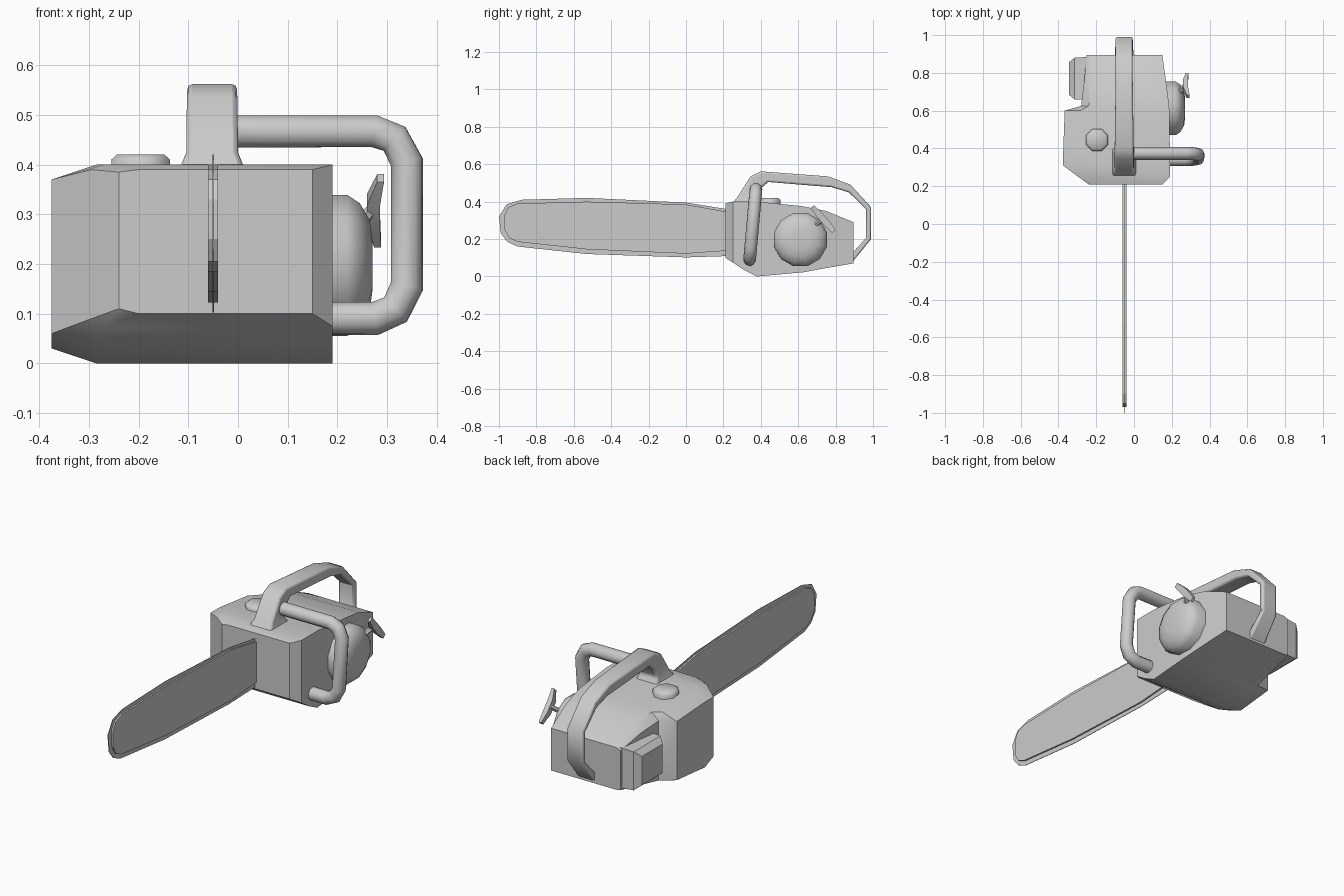
import bpy, bmesh, math
from mathutils import Vector

if "Cube" in bpy.data.objects:
    bpy.data.objects.remove(bpy.data.objects["Cube"])

grey = bpy.data.materials.new("plain grey")
grey.use_nodes = True
GREY = (0.6, 0.6, 0.6, 1)
grey.diffuse_color = GREY
grey.node_tree.nodes["Principled BSDF"].inputs["Base Color"].default_value = GREY


def activate(ob):
    bpy.ops.object.select_all(action='DESELECT')
    ob.select_set(True)
    bpy.context.view_layer.objects.active = ob


def finish(name, bm, smooth=40, bevel=0):
    """Turn a bmesh into a named, shaded object."""
    bmesh.ops.recalc_face_normals(bm, faces=bm.faces)
    me = bpy.data.meshes.new(name)
    bm.to_mesh(me)
    bm.free()
    me.materials.append(grey)
    ob = bpy.data.objects.new(name, me)
    bpy.context.collection.objects.link(ob)
    if bevel:
        mod = ob.modifiers.new("Bevel", 'BEVEL')
        mod.width, mod.segments = bevel, 2
        mod.limit_method = 'ANGLE'
        mod.angle_limit = math.radians(50)
    if smooth:
        activate(ob)
        bpy.ops.object.shade_smooth_by_angle(angle=math.radians(smooth))
    return ob


def loft(name, rings, **kw):
    """Skin closed rings of equal length and cap both ends."""
    bm = bmesh.new()
    rows = [[bm.verts.new(p) for p in ring] for ring in rings]
    n = len(rows[0])
    for a, b in zip(rows, rows[1:]):
        for i in range(n):
            j = (i + 1) % n
            bm.faces.new((a[i], a[j], b[j], b[i]))
    bm.faces.new(rows[0])
    bm.faces.new(rows[-1])
    return finish(name, bm, **kw)


def plate(name, outline, x, thick):
    """Side-on outline (y, z) extruded across x."""
    return loft(name, [[(x + s * thick / 2, y, z) for y, z in outline] for s in (-1, 1)], smooth=0)


def lathe(name, centre, axis, profile, sides):
    """Stack of circles (distance along axis, radius)."""
    q = Vector((0, 0, 1)).rotation_difference(Vector(axis))
    rings = []
    for h, r in profile:
        angles = [math.tau * (i + 0.5) / sides for i in range(sides)]
        rings.append([Vector(centre) + q @ Vector((r * math.cos(a), r * math.sin(a), h)) for a in angles])
    return loft(name, rings, smooth=50)


# Motor housing, with the wider clutch cover stepping in behind the middle
# y, right x, shoulder x, left x, top z, shoulder z, lower shoulder z, bottom z
housing = [
    (.21, .15, -.20, -.24, .39, .385, .11, .10),
    (.25, .19, -.27, -.295, .40, .39, .09, .075),
    (.31, .19, -.285, -.375, .40, .37, .06, .035),
    (.38, .19, -.285, -.375, .40, .37, .03, 0),
    (.60, .187, -.285, -.367, .378, .35, .045, .02),
    (.625, .186, -.24, -.28, .375, .34, .03, .022),
    (.75, .17, -.23, -.265, .35, .32, .05, .045),
    (.895, .15, -.225, -.25, .29, .28, .075, .07),
]
loft("motor_housing", [
    [(xr, y, zt), (xi, y, zt), (xl, y, zu), (xl, y, zl), (xi, y, zb), (xr, y, zb)]
    for y, xr, xi, xl, zt, zu, zl, zb in housing], smooth=35)

# Exhaust box on the side of the housing
loft("exhaust_box", [
    [(x, a, lo), (x, b, lo), (x, b, hi), (x, a, hi)]
    for x, a, b, lo, hi in ((-.24, .66, .885, .08, .29),
                            (-.315, .66, .88, .085, .285),
                            (-.345, .685, .855, .11, .26))], smooth=30)

# Guide bar and the thin chain around it
plate("guide_bar", [
    (.25, .34), (0, .385), (-.53, .40), (-.9, .39), (-.95, .37), (-.97, .33),
    (-.97, .25), (-.945, .205), (-.9, .185), (-.53, .145), (0, .122), (.25, .14)], -.05, .02)
plate("saw_chain", [
    (.25, .355), (0, .395), (-.53, .42), (-.88, .41), (-.96, .385), (-1, .32),
    (-.99, .23), (-.955, .185), (-.9, .16), (-.53, .12), (0, .102), (.25, .11)], -.05, .003)

# Rear handle: outer y, z, inner y, z, half width
handle = [
    (.24, .38, .41, .38, .07),
    (.275, .425, .385, .425, .052),
    (.345, .535, .405, .475, .051),
    (.40, .562, .44, .505, .05),
    (.76, .535, .78, .477, .045),
    (.88, .49, .87, .45, .045),
    (.99, .37, .962, .36, .045),
    (.99, .20, .962, .205, .045),
    (.88, .065, .88, .115, .05),
]
loft("rear_handle", [
    [(-.052 - w, y, z), (-.052 + w, y, z), (-.052 + w, v, u), (-.052 - w, v, u)]
    for y, z, v, u, w in handle], smooth=45, bevel=.01)

# Front handle tube, leaning forward toward its lower end
path = [(-.03, .467), (.275, .467), (.315, .452), (.34, .405),
        (.34, .155), (.317, .108), (.275, .09), (.14, .09)]
cu = bpy.data.curves.new("front_handle", 'CURVE')
cu.dimensions = '3D'
cu.bevel_depth, cu.bevel_resolution, cu.use_fill_caps = .034, 3, True
spline = cu.splines.new('POLY')
spline.points.add(len(path) - 1)
for p, (x, z) in zip(spline.points, path):
    p.co = (x, .332 + .09 * z, z, 1)
cu.materials.append(grey)
front_handle = bpy.data.objects.new("front_handle", cu)
bpy.context.collection.objects.link(front_handle)
activate(front_handle)
bpy.ops.object.convert(target='MESH')
bpy.ops.object.shade_smooth_by_angle(angle=math.radians(50))

# Starter cover and filler cap
lathe("starter_cover", (.14, .612, .197), (1, 0, 0),
      [(0, .147), (.08, .147), (.105, .13), (.125, .095), (.131, .05)], 12)
lathe("filler_cap", (-.196, .445, .38), (0, 0, 1),
      [(0, .064), (.03, .064), (.04, .052)], 8)

# Pull cord stem and its slanted grip
lathe("pull_stem", (.235, .685, .27), (.035, .05, .04), [(0, .014), (.075, .012)], 6)
slant = Vector((0, .66, -.75))
grip = []
for t, bend, w, d in ((-.088, .008, .007, .012), (-.03, -.006, .013, .018),
                      (.03, -.006, .013, .018), (.088, .002, .007, .012)):
    c = Vector((.279, .733, .307)) + slant * t + Vector((bend, 0, 0))
    across = Vector((0, .75, .66)) * d
    out = Vector((w, 0, 0))
    grip.append([c + across + out, c - across + out, c - across - out, c + across - out])
loft("pull_grip", grip, smooth=25)
